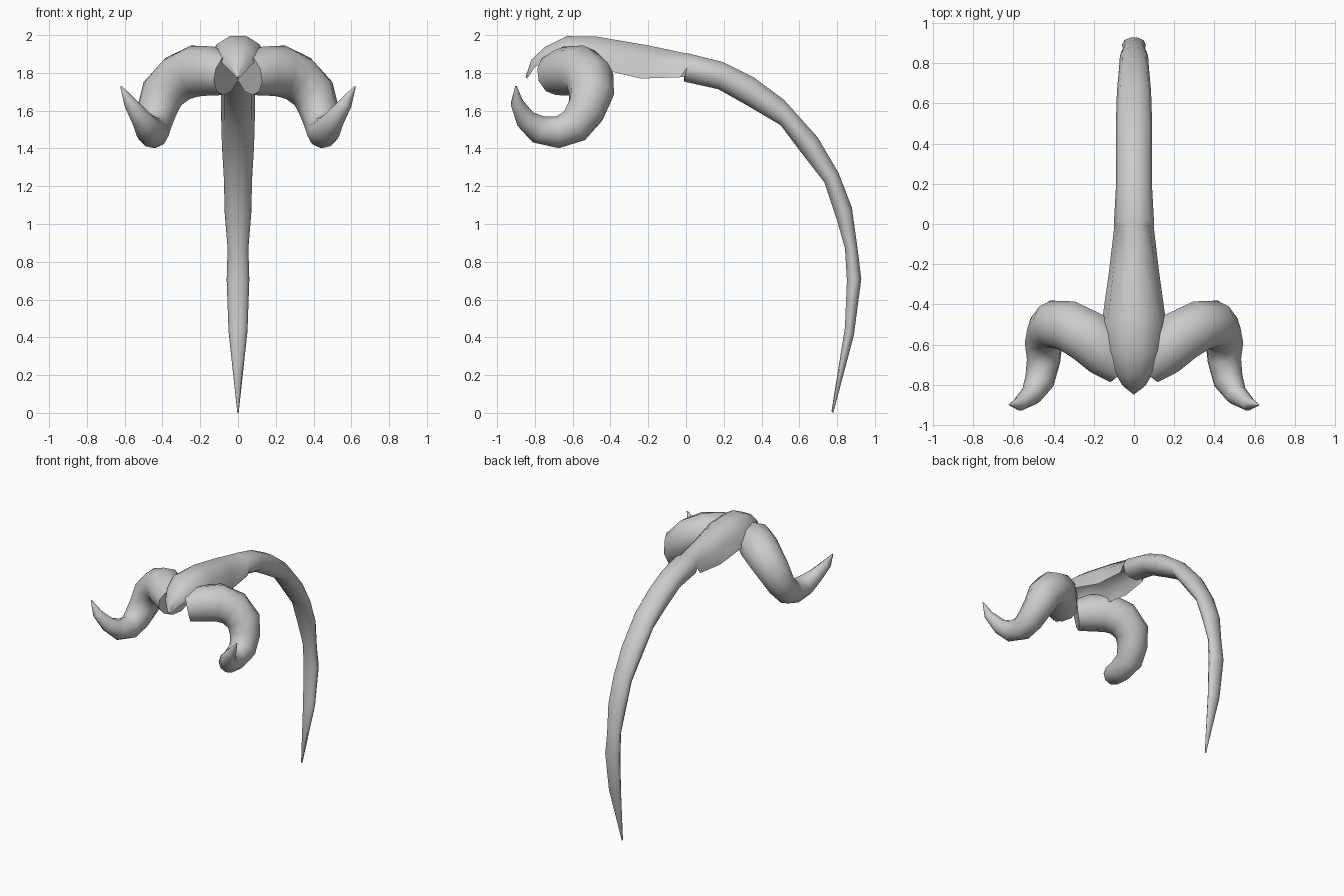
import bpy
import bmesh
import math
from mathutils import Vector

SIDES = 10

if "Cube" in bpy.data.objects:
    bpy.data.objects.remove(bpy.data.objects["Cube"], do_unlink=True)

# One plain grey material
grey = bpy.data.materials.new("light_grey")
grey.use_nodes = True
grey.diffuse_color = (0.6, 0.6, 0.6, 1)
grey.node_tree.nodes["Principled BSDF"].inputs["Base Color"].default_value = grey.diffuse_color


def loft(name, rings, crease_angle):
    """Bridge a list of closed rings, cap both ends and shade smooth."""
    bm = bmesh.new()
    loops = [[bm.verts.new(point) for point in ring] for ring in rings]
    for lower, upper in zip(loops, loops[1:]):
        for i in range(SIDES):
            j = (i + 1) % SIDES
            bm.faces.new((lower[i], lower[j], upper[j], upper[i]))
    bm.faces.new(loops[0][::-1])
    bm.faces.new(loops[-1])
    bmesh.ops.recalc_face_normals(bm, faces=bm.faces)
    mesh = bpy.data.meshes.new(name)
    bm.to_mesh(mesh)
    bm.free()
    mesh.materials.append(grey)
    part = bpy.data.objects.new(name, mesh)
    bpy.context.collection.objects.link(part)
    bpy.ops.object.select_all(action="DESELECT")
    part.select_set(True)
    bpy.context.view_layer.objects.active = part
    bpy.ops.object.shade_smooth_by_angle(angle=math.radians(crease_angle))
    return part


def crest_ring(top_y, top_z, low_y, low_z, half_width, hollow):
    """Oval section between two edge points; hollow turns it into an open arch."""
    top, low = Vector((0, top_y, top_z)), Vector((0, low_y, low_z))
    ring = []
    for i in range(SIDES):
        angle = math.tau * i / SIDES
        across, height = math.cos(angle), math.sin(angle)
        oval = (1 + height) / 2
        arch = height if height >= 0 else -0.8 * height
        point = low.lerp(top, oval + (arch - oval) * hollow)
        point.x = half_width * across
        ring.append(point)
    return ring


def horn_rings(path):
    """Round sections square to the path, carried along without twist."""
    points = [Vector(p[:3]) for p in path]
    normal = Vector((0, 0, 1))
    rings = []
    for i, center in enumerate(points):
        ahead = points[min(i + 1, len(points) - 1)]
        behind = points[max(i - 1, 0)]
        tangent = (ahead - behind).normalized()
        normal = (normal - tangent * normal.dot(tangent)).normalized()
        side = tangent.cross(normal)
        radius = path[i][3]
        rings.append([center + radius * (normal * math.cos(math.tau * k / SIDES)
                                         + side * math.sin(math.tau * k / SIDES))
                      for k in range(SIDES)])
    return rings


# Crest: beaked hollow front running into a long hanging tail
# top y, top z, lower y, lower z, half width, hollowness
crest = [
    (-.85, 1.78, -.84, 1.77, .004, 1),
    (-.82, 1.87, -.80, 1.83, .06, 1),
    (-.75, 1.94, -.73, 1.87, .10, 1),
    (-.63, 2.00, -.63, 1.89, .135, 1),
    (-.47, 2.00, -.49, 1.83, .16, 1),
    (-.20, 1.955, -.24, 1.77, .125, 1),
    (.00, 1.91, -.03, 1.77, .10, .9),
    (.02, 1.905, -.01, 1.75, .10, 0),
    (.20, 1.86, .17, 1.71, .09, 0),
    (.36, 1.78, .33, 1.62, .09, 0),
    (.52, 1.66, .50, 1.52, .09, 0),
    (.70, 1.46, .62, 1.36, .085, 0),
    (.81, 1.27, .73, 1.22, .075, 0),
    (.88, 1.09, .80, 1.01, .07, 0),
    (.91, .87, .84, .87, .055, 0),
    (.93, .71, .85, .70, .06, 0),
    (.89, .41, .84, .45, .05, 0),
    (.78, 0, .77, .01, .004, 0),
]
loft("crest_tail", [crest_ring(*row) for row in crest], 60)

# Curled horns, mirrored across the middle: x, y, z, radius
horn = [
    (.06, -.70, 1.79, .11),
    (.14, -.64, 1.81, .13),
    (.23, -.56, 1.81, .137),
    (.32, -.51, 1.77, .13),
    (.40, -.50, 1.69, .12),
    (.43, -.53, 1.60, .105),
    (.45, -.59, 1.52, .095),
    (.45, -.68, 1.485, .085),
    (.47, -.78, 1.50, .075),
    (.51, -.85, 1.555, .055),
    (.57, -.895, 1.64, .035),
    (.62, -.90, 1.73, .004),
]
for name, sign in (("left_horn", 1), ("right_horn", -1)):
    path = [(sign * x, y, z, r) for x, y, z, r in horn]
    loft(name, horn_rings(path), 60)
